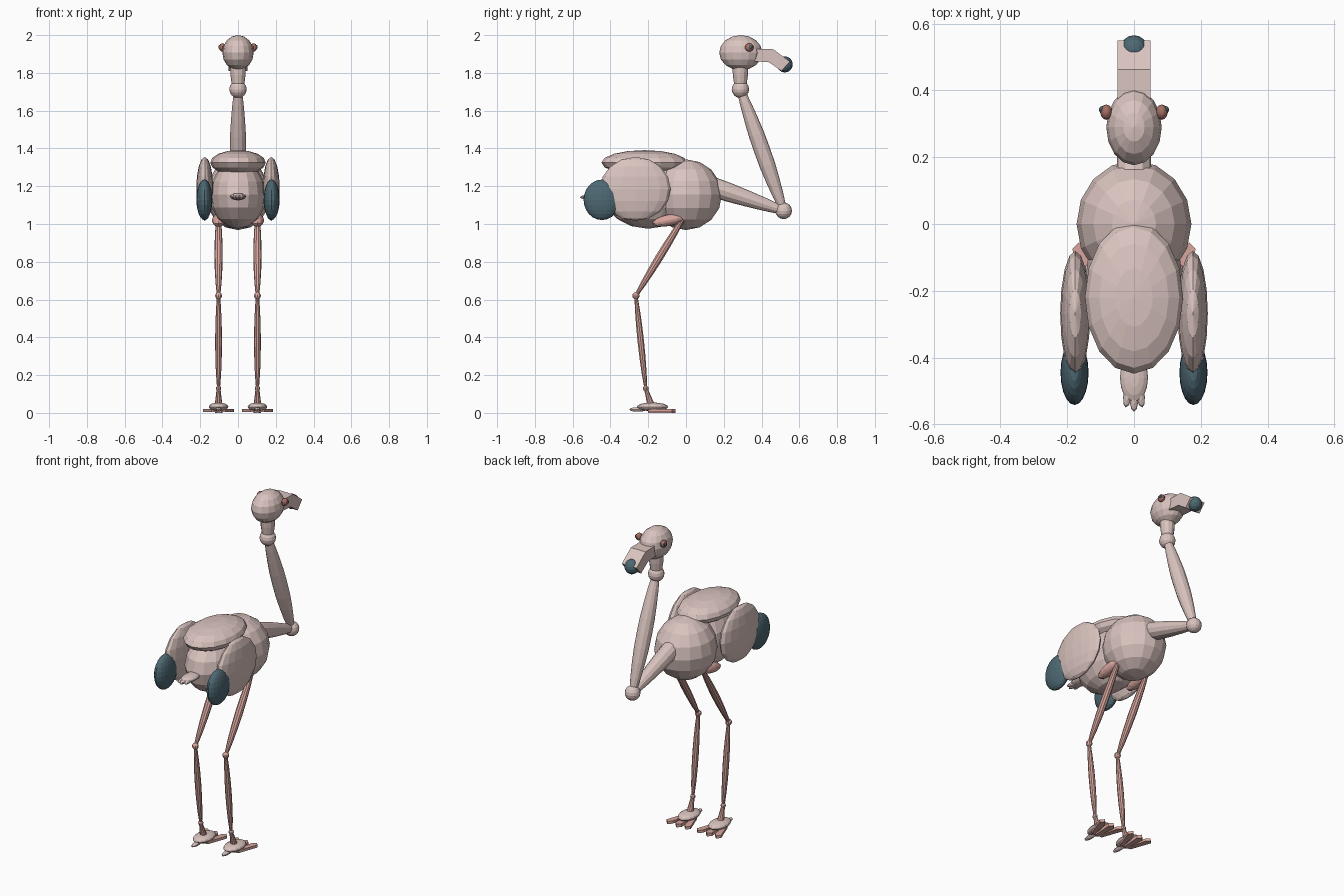
import bpy, bmesh, math
from mathutils import Vector, Matrix

if "Cube" in bpy.data.objects:
    bpy.data.objects.remove(bpy.data.objects["Cube"])


def material(name, rgb):
    m = bpy.data.materials.new(name)
    m.diffuse_color = (*rgb, 1)
    m.use_nodes = True
    m.node_tree.nodes["Principled BSDF"].inputs["Base Color"].default_value = m.diffuse_color
    return m


PALE = material("pale pink", (0.70, 0.55, 0.52))
LEG = material("leg pink", (0.68, 0.38, 0.34))
DARK = material("slate", (0.075, 0.14, 0.17))
EYE = material("eye red", (0.38, 0.16, 0.13))


def finish(bm, name, mat):
    bmesh.ops.recalc_face_normals(bm, faces=bm.faces)
    mesh = bpy.data.meshes.new(name)
    bm.to_mesh(mesh)
    bm.free()
    mesh.materials.append(mat)
    ob = bpy.data.objects.new(name, mesh)
    bpy.context.collection.objects.link(ob)
    return ob


def ellipsoid(name, c, r, mat=PALE, seg=16, rings=8, tilt=0, turn=0):
    """Faceted ellipsoid; tilt turns about x, turn about z (degrees)."""
    bm = bmesh.new()
    bmesh.ops.create_uvsphere(bm, u_segments=seg, v_segments=rings, radius=1)
    m = (Matrix.Translation(c) @ Matrix.Rotation(math.radians(turn), 4, 'Z')
         @ Matrix.Rotation(math.radians(tilt), 4, 'X') @ Matrix.Diagonal((*r, 1)))
    bm.transform(m)
    return finish(bm, name, mat)


def limb(name, a, b, radii, mat=PALE, sides=12):
    """Lathed limb from a to b through evenly spaced radii."""
    a, b = Vector(a), Vector(b)
    rot = (b - a).to_track_quat('Z', 'Y')
    bm = bmesh.new()
    loops = []
    for i, r in enumerate(radii):
        mid = a.lerp(b, i / (len(radii) - 1))
        loops.append([bm.verts.new(mid + rot @ Vector((
            r * math.cos(2 * math.pi * k / sides),
            r * math.sin(2 * math.pi * k / sides), 0))) for k in range(sides)])
    for p, q in zip(loops, loops[1:]):
        for k in range(sides):
            n = (k + 1) % sides
            bm.faces.new((p[k], p[n], q[n], q[k]))
    bm.faces.new(loops[0])
    bm.faces.new(loops[-1])
    return finish(bm, name, mat)


def prism(name, outline, axis, lo, hi, mat=PALE):
    """Extrude a 2D outline along x or z."""
    bm = bmesh.new()
    put = (lambda p, d: (d, p[0], p[1])) if axis == 'x' else (lambda p, d: (p[0], p[1], d))
    low = [bm.verts.new(put(p, lo)) for p in outline]
    top = [bm.verts.new(put(p, hi)) for p in outline]
    n = len(outline)
    bm.faces.new(low)
    bm.faces.new(top)
    for i in range(n):
        j = (i + 1) % n
        bm.faces.new((low[i], low[j], top[j], top[i]))
    return finish(bm, name, mat)


# Body
ellipsoid("chest", (0, 0, 1.155), (0.172, 0.19, 0.187))
ellipsoid("body", (0, -0.2, 1.155), (0.15, 0.235, 0.18))
ellipsoid("back_feathers", (0, -0.22, 1.325), (0.147, 0.228, 0.066))

# Tail fan
ellipsoid("tail_base", (0, -0.46, 1.145), (0.042, 0.075, 0.02))
for i in (-1, 0, 1):
    ellipsoid("tail_feather", (i * 0.017, -0.505 - 0.012 * (i == 0), 1.142),
              (0.014, 0.045, 0.012), seg=10, rings=6, turn=i * 10)

# Neck
BEND, TOP = (0, 0.517, 1.07), (0, 0.288, 1.713)
limb("lower_neck", (0, 0.13, 1.20), BEND, (0.053, 0.05, 0.043, 0.034, 0.022))
ellipsoid("neck_bend", BEND, (0.044, 0.044, 0.044))
limb("upper_neck", BEND, TOP, (0.018, 0.029, 0.037, 0.042, 0.043, 0.042, 0.037, 0.03, 0.02))
ellipsoid("neck_joint", TOP, (0.046, 0.046, 0.046))
limb("throat", (0, 0.288, 1.73), (0, 0.288, 1.85), (0.032, 0.04, 0.043))

# Head and hooked beak
ellipsoid("head", (0, 0.29, 1.907), (0.083, 0.114, 0.093))
prism("beak", [(0.36, 1.927), (0.462, 1.925), (0.55, 1.86), (0.505, 1.81),
               (0.44, 1.856), (0.36, 1.862)], 'x', -0.05, 0.05)
ellipsoid("beak_tip", (0, 0.523, 1.845), (0.042, 0.042, 0.043), DARK)

for s, side in ((-1, "left"), (1, "right")):
    # Eyes
    ellipsoid(side + "_eye", (s * 0.083, 0.335, 1.935), (0.018, 0.023, 0.022), EYE, 12, 8)
    ellipsoid(side + "_pupil", (s * 0.096, 0.342, 1.937), (0.009, 0.011, 0.011), DARK, 10, 6)

    # Wings
    ellipsoid(side + "_wing", (s * 0.176, -0.268, 1.186), (0.045, 0.187, 0.169))
    ellipsoid(side + "_wing_tip", (s * 0.178, -0.445, 1.128), (0.042, 0.097, 0.107), DARK, 20, 12)

    # Legs
    x = s * 0.103
    hip, knee, ankle = (x, -0.015, 1.03), (x, -0.265, 0.62), (x, -0.213, 0.13)
    ellipsoid(side + "_thigh", (x, -0.09, 1.02), (0.035, 0.09, 0.03), LEG, 12, 8, tilt=12)
    limb(side + "_upper_leg", hip, knee, (0.012, 0.018, 0.021, 0.022, 0.02, 0.016, 0.009), LEG, 10)
    ellipsoid(side + "_knee", knee, (0.019, 0.019, 0.019), LEG, 10, 8)
    limb(side + "_lower_leg", knee, ankle, (0.009, 0.014, 0.017, 0.018, 0.017, 0.014, 0.008), LEG, 10)
    ellipsoid(side + "_ankle", ankle, (0.015, 0.015, 0.015), LEG, 10, 8)
    limb(side + "_foot_stem", ankle, (x, -0.185, 0.04), (0.01, 0.015, 0.021), LEG, 10)

    # Feet: domed pad, three front toes and a short hind toe
    ellipsoid(side + "_foot", (x, -0.178, 0.032), (0.053, 0.083, 0.023), PALE, 14, 8)
    for t in (-1, 0, 1):
        bx, tx = x + t * 0.025, x + t * 0.062
        prism(side + "_toe", [(bx - 0.012, -0.2), (bx + 0.012, -0.2),
                              (tx + 0.02, -0.075), (tx, -0.055), (tx - 0.02, -0.075)],
              'z', 0.004 * abs(t), 0.02, LEG)
    ellipsoid(side + "_hind_toe", (x, -0.255, 0.018), (0.016, 0.046, 0.012), PALE, 10, 6)
